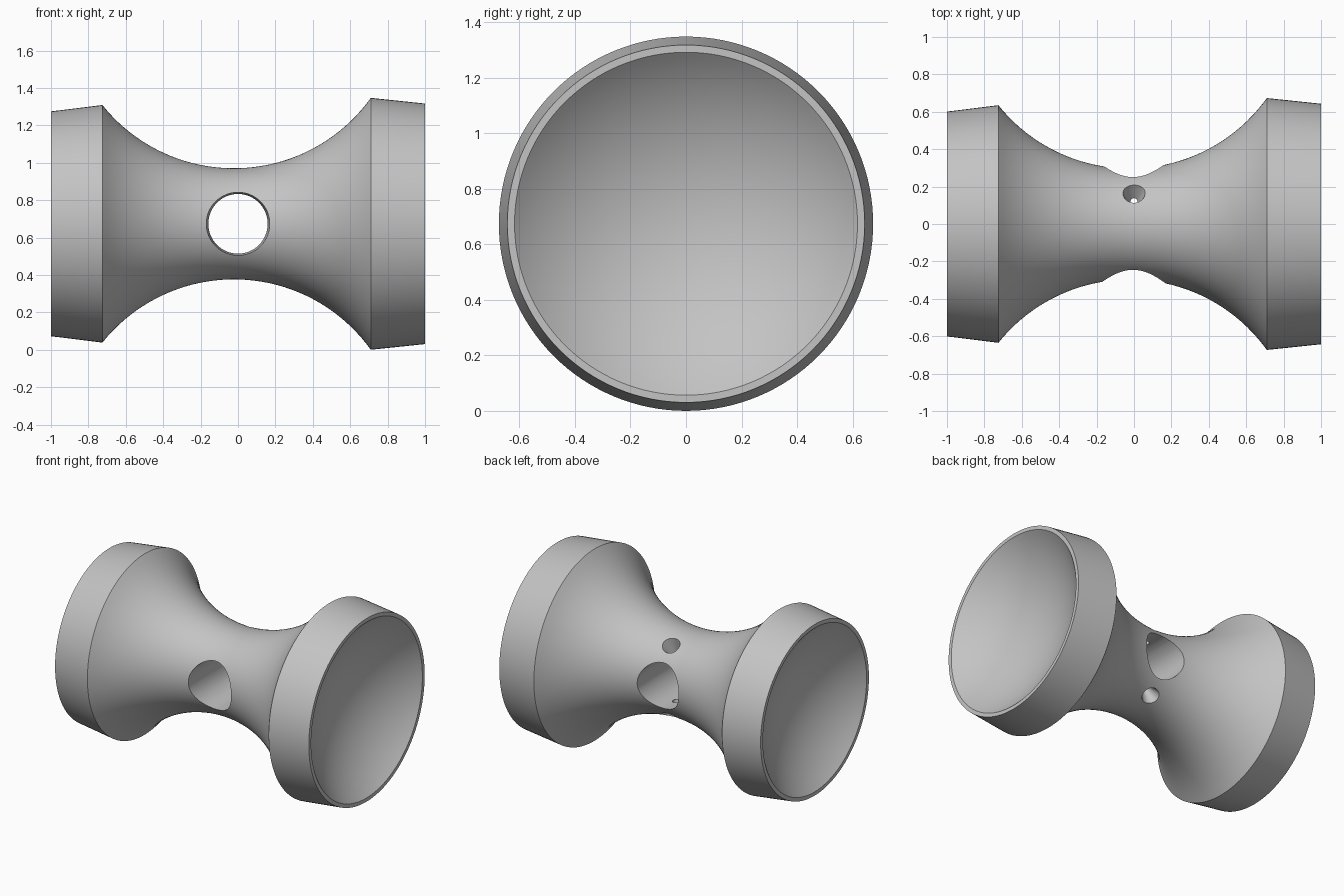
import bpy, bmesh, math
from mathutils import Vector, Matrix

if "Cube" in bpy.data.objects:
    bpy.data.objects.remove(bpy.data.objects["Cube"], do_unlink=True)

AXIS_Z = 0.674      # height of the turning axis
HOLE_REACH = 0.8

grey = bpy.data.materials.new("plain grey")
grey.use_nodes = True
colour = (0.55, 0.55, 0.55, 1)
grey.diffuse_color = colour
grey.node_tree.nodes["Principled BSDF"].inputs["Base Color"].default_value = colour


def link(name, bm):
    bmesh.ops.recalc_face_normals(bm, faces=bm.faces)
    mesh = bpy.data.meshes.new(name)
    bm.to_mesh(mesh)
    bm.free()
    mesh.materials.append(grey)
    obj = bpy.data.objects.new(name, mesh)
    bpy.context.collection.objects.link(obj)
    return obj


def bowl(side, rim, radius=0.9, steps=24):
    """Spherical dish profile from the pole out to the rim."""
    end = math.asin(rim / radius)
    angles = [end * i / steps for i in range(steps + 1)]
    return [(side * (1 - radius * (math.cos(a) - math.cos(end))),
             radius * math.sin(a)) for a in angles]


def waist(x0, x1, centre=-0.022, neck=0.297, radius=0.9, steps=40):
    """Concave circular arc between the two collars."""
    a0, a1 = (math.asin((x - centre) / radius) for x in (x0, x1))
    angles = [a0 + (a1 - a0) * i / steps for i in range(steps + 1)]
    return [(centre + radius * math.sin(a),
             neck + radius * (1 - math.cos(a))) for a in angles]


def turned(name, profile, steps=128):
    bm = bmesh.new()
    verts = [bm.verts.new((x, 0, r)) for x, r in profile]
    edges = [bm.edges.new(pair) for pair in zip(verts, verts[1:])]
    bmesh.ops.spin(bm, geom=verts + edges, cent=(0, 0, 0), axis=(1, 0, 0),
                   angle=math.tau, steps=steps, use_merge=True)
    bmesh.ops.remove_doubles(bm, verts=bm.verts, dist=0.0001)
    return link(name, bm)


def drill(body, name, start, end, r_start, r_end):
    """Cut a tapered hole running from start to end."""
    start, end = Vector(start), Vector(end)
    way = end - start
    turn = way.to_track_quat('Z', 'Y').to_matrix().to_4x4()
    bm = bmesh.new()
    bmesh.ops.create_cone(bm, cap_ends=True, segments=64, radius1=r_start,
                          radius2=r_end, depth=way.length,
                          matrix=Matrix.Translation((start + end) / 2) @ turn)
    cutter = link(name, bm)
    cutter.hide_render = True
    cut = body.modifiers.new(name, 'BOOLEAN')
    cut.operation = 'DIFFERENCE'
    cut.solver = 'EXACT'
    cut.object = cutter
    bpy.context.view_layer.objects.active = body
    bpy.ops.object.modifier_apply(modifier=name)
    bpy.data.objects.remove(cutter, do_unlink=True)


# Waisted body with a shallow dished collar at each end
profile = (bowl(-1, 0.575) + [(-1, 0.601)] + waist(-0.725, 0.71)
           + [(1, 0.643)] + bowl(1, 0.617)[::-1])
body = turned("dished_spool", profile)

# Main cross hole, slightly wider at the front
drill(body, "cross_hole", (0, -HOLE_REACH, 0), (0, HOLE_REACH, 0), 0.178, 0.15)

# Two countersunk side holes at the back, one above and one below
for side in (1, -1):
    out = Vector((0, 0.55, 0.835 * side)).normalized()
    drill(body, "side_hole", out * 0.15, out * 0.4, 0.004, 0.097)

body.location.z = AXIS_Z
bpy.ops.object.select_all(action='DESELECT')
body.select_set(True)
bpy.context.view_layer.objects.active = body
bpy.ops.object.shade_smooth_by_angle(angle=math.radians(30))
